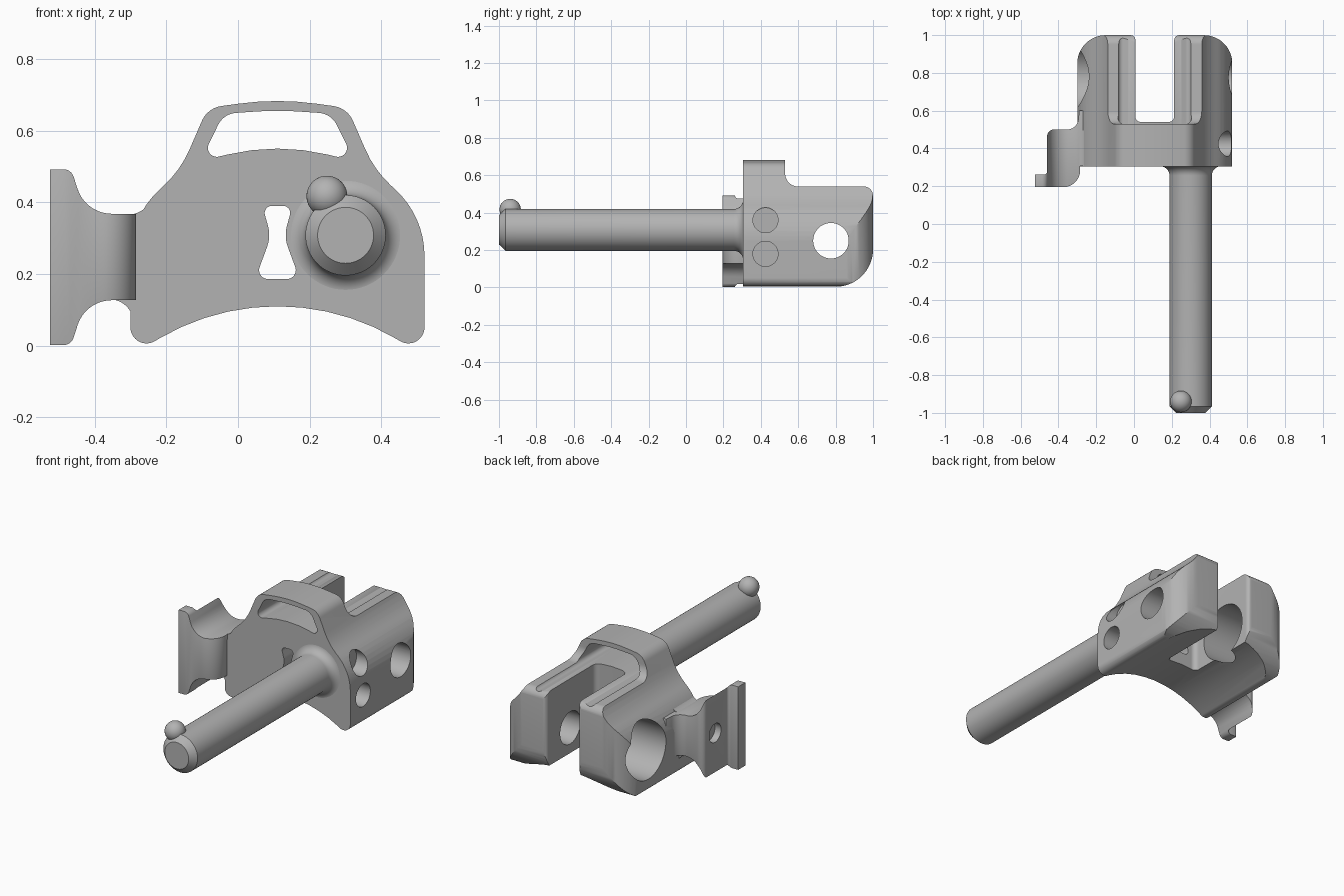
import bpy, bmesh, math
from mathutils import Vector

if "Cube" in bpy.data.objects:
    bpy.data.objects.remove(bpy.data.objects["Cube"])

grey = bpy.data.materials.new("plain grey")
grey.use_nodes = True
grey.diffuse_color = (0.45, 0.45, 0.45, 1)
grey.node_tree.nodes["Principled BSDF"].inputs["Base Color"].default_value = grey.diffuse_color

MID = 0.11   # symmetry plane of the body


def rounded(corners):
    """Polygon from (a, b, radius) corners, with each corner filleted."""
    pts = []
    for i, c in enumerate(corners):
        p = Vector(c[:2])
        if len(c) < 3:
            pts.append(p)
            continue
        d1 = (Vector(corners[i - 1][:2]) - p).normalized()
        d2 = (Vector(corners[(i + 1) % len(corners)][:2]) - p).normalized()
        half = d1.angle(d2) / 2
        centre = p + (d1 + d2).normalized() * c[2] / math.sin(half)
        start = p + d1 * c[2] / math.tan(half) - centre
        end = p + d2 * c[2] / math.tan(half) - centre
        sweep = math.atan2(start.x * end.y - start.y * end.x, start.dot(end))
        n = max(4, int(abs(sweep) / 0.1))
        for k in range(n + 1):
            a = sweep * k / n
            pts.append(centre + Vector((start.x * math.cos(a) - start.y * math.sin(a),
                                        start.x * math.sin(a) + start.y * math.cos(a))))
    return pts


def mirrored(half):
    """Mirror a half profile about MID; points on the plane are kept once."""
    left = [(-c[0],) + tuple(c[1:]) for c in reversed(half) if c[0] > 0]
    return [(c[0] + MID,) + tuple(c[1:]) for c in list(half) + left]


def finish(name, bm):
    bmesh.ops.recalc_face_normals(bm, faces=bm.faces)
    mesh = bpy.data.meshes.new(name)
    bm.to_mesh(mesh)
    bm.free()
    mesh.materials.append(grey)
    obj = bpy.data.objects.new(name, mesh)
    bpy.context.collection.objects.link(obj)
    return obj


def prism(name, corners, axis, lo, hi):
    """Extrude a rounded profile along an axis."""
    place = {"x": lambda p, t: (t, p.x, p.y),
             "y": lambda p, t: (p.x, t, p.y),
             "z": lambda p, t: (p.x, p.y, t)}[axis]
    pts = rounded(corners)
    bm = bmesh.new()
    rings = [[bm.verts.new(place(p, t)) for p in pts] for t in (lo, hi)]
    for ring in rings:
        bm.faces.new(ring)
    for i in range(len(pts)):
        bm.faces.new((rings[0][i - 1], rings[0][i], rings[1][i], rings[1][i - 1]))
    return finish(name, bm)


def hole(y, z, r, lo, hi):
    circle = [(y + r * math.cos(k * math.tau / 64), z + r * math.sin(k * math.tau / 64))
              for k in range(64)]
    return prism("hole_cutter", circle, "x", lo, hi)


def apply(obj, mod):
    bpy.context.view_layer.objects.active = obj
    bpy.ops.object.modifier_apply(modifier=mod.name)


def combine(obj, tool, operation):
    mod = obj.modifiers.new("cut", "BOOLEAN")
    mod.object, mod.operation, mod.solver = tool, operation, "EXACT"
    tool.hide_render = True
    apply(obj, mod)
    bpy.data.objects.remove(tool)


def smooth(obj):
    bpy.ops.object.select_all(action="DESELECT")
    obj.select_set(True)
    bpy.context.view_layer.objects.active = obj
    bpy.ops.object.shade_smooth_by_angle(angle=math.radians(30))


# Body: front outline trimmed by the side and plan outlines
body = prism("body", mirrored([
    (0, 0.214, 0.65), (0.41, -0.027, 0.045), (0.41, 0.36, 0.25), (0.27, 0.49, 0.3),
    (0.195, 0.663, 0.07), (0, 0.69, 0.8)]), "y", 0.25, 1.1)
side = prism("side_trim", [
    (0.305, 0.004), (0.305, 0.75), (0.53, 0.75), (0.53, 0.54, 0.07),
    (1.0, 0.54, 0.05), (1.0, 0.004, 0.2)], "x", -1, 1)
plan = prism("plan_trim", mirrored([
    (0.4105, 0.1), (0.4105, 0.9995, 0.15), (0.103, 0.9995, 0.025), (0.103, 0.54, 0.03)]),
    "z", -0.2, 1)
combine(body, side, "INTERSECT")
combine(body, plan, "INTERSECT")

# Strap window and waisted slot through the front plate
combine(body, prism("window", mirrored([
    (0, 0.657, 0.8), (0.15, 0.647, 0.06), (0.215, 0.515, 0.025), (0, 0.567, 0.6)]),
    "y", 0, 1.2), "DIFFERENCE")
combine(body, prism("slot", mirrored([
    (0.042, 0.39, 0.02), (0.018, 0.305, 0.1), (0.062, 0.186, 0.025)]),
    "y", 0, 1.2), "DIFFERENCE")

# Cross holes in the prongs and two blind holes in the left flank
for cutter in (hole(0.775, 0.25, 0.095, 0.1, 0.7), hole(0.78, 0.25, 0.165, -0.5, 0.1),
               hole(0.425, 0.36, 0.067, 0.43, 0.7), hole(0.425, 0.18, 0.067, 0.43, 0.7)):
    combine(body, cutter, "DIFFERENCE")
smooth(body)

# Side clip: hooked plan outline trimmed by a flared front outline
clip = prism("side_clip", [
    (-0.524, 0.195), (-0.285, 0.195, 0.09), (-0.285, 0.32), (-0.25, 0.32), (-0.25, 0.6),
    (-0.29, 0.6), (-0.3, 0.5, 0.06), (-0.46, 0.5, 0.035), (-0.46, 0.262, 0.015),
    (-0.524, 0.262)], "z", -0.1, 0.6)
combine(clip, prism("clip_trim", [
    (-0.6, 0.002), (-0.465, 0.002, 0.03), (-0.425, 0.127, 0.1), (-0.2, 0.127),
    (-0.2, 0.368), (-0.425, 0.368, 0.1), (-0.465, 0.492, 0.03), (-0.6, 0.492)],
    "y", 0, 0.8), "INTERSECT")
combine(clip, hole(0.385, 0.25, 0.055, -0.7, -0.36), "DIFFERENCE")
bevel = clip.modifiers.new("soft edges", "BEVEL")
bevel.width, bevel.segments, bevel.angle_limit = 0.01, 3, math.radians(50)
apply(clip, bevel)
smooth(clip)

# Web that blends the clip into the body
web = prism("clip_web", [
    (-0.42, 0.13), (-0.29, 0.13, 0.07), (-0.29, 0.04), (-0.2, 0.06), (-0.17, 0.3),
    (-0.17, 0.46), (-0.28, 0.366, 0.07), (-0.42, 0.366)], "y", 0.307, 0.495)
smooth(web)

# Pin: turned profile with a chamfered tip and a filleted root
profile = [(0, -1), (0.078, -1), (0.112, -0.965)]
profile += [(0.162 - 0.05 * math.cos(a), 0.256 + 0.05 * math.sin(a))
            for a in (k * math.pi / 16 for k in range(9))] + [(0, 0.32)]
bm = bmesh.new()
verts = [bm.verts.new((0.3 + r, y, 0.308)) for r, y in profile]
edges = [bm.edges.new(pair) for pair in zip(verts, verts[1:])]
bmesh.ops.spin(bm, geom=verts + edges, cent=(0.3, 0, 0.308), axis=(0, 1, 0),
               angle=math.tau, steps=64)
bmesh.ops.remove_doubles(bm, verts=bm.verts, dist=0.0001)
smooth(finish("pin", bm))

# Ball near the pin tip
bm = bmesh.new()
bmesh.ops.create_uvsphere(bm, u_segments=40, v_segments=20, radius=0.057)
bmesh.ops.translate(bm, verts=bm.verts, vec=(0.248, -0.94, 0.417))
smooth(finish("pin_ball", bm))
